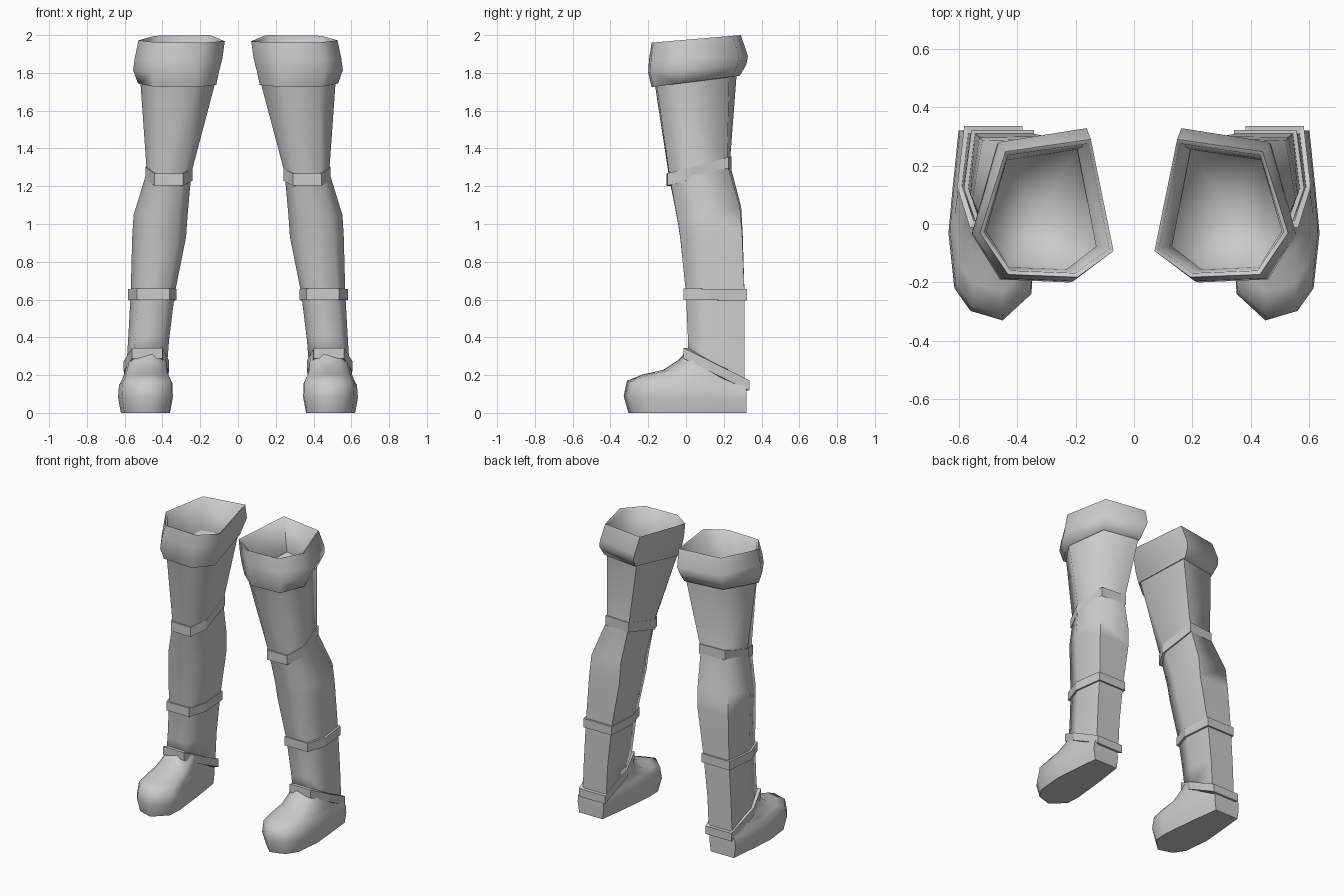
import bpy, bmesh, math

if "Cube" in bpy.data.objects:
    bpy.data.objects.remove(bpy.data.objects["Cube"], do_unlink=True)

grey = bpy.data.materials.new("plain_grey")
grey.use_nodes = True
COLOUR = (0.6, 0.6, 0.6, 1.0)
grey.diffuse_color = COLOUR
bsdf = next(n for n in grey.node_tree.nodes if n.type == 'BSDF_PRINCIPLED')
bsdf.inputs["Base Color"].default_value = COLOUR

# Unit outlines: u runs inner to outer side, v runs front to back
THIGH = [(.17, 1), (.81, .91), (1, .32), (.79, .02), (.27, 0), (0, .19)]
CALF = [(.07, 1), (.9, 1), (1, .4), (.82, 0), (.15, 0), (0, .38)]
FOOT = [(.36, 0), (.74, .05), (.93, .17), (1, .46), (.95, .7),
        (.88, 1), (.2, 1), (.1, .7), (0, .3), (.02, .14)]


def blend(t):
    """Outline between calf (0) and thigh (1)."""
    return [(a + (c - a) * t, b + (d - b) * t)
            for (a, b), (c, d) in zip(CALF, THIGH)]


def ring(outline, x0, x1, y0, y1, zf, zb):
    """Outline fitted to a box, tilted from front height zf to back height zb."""
    return [(x0 + (x1 - x0) * u, y0 + (y1 - y0) * v, zf + (zb - zf) * v)
            for u, v in outline]


def loft(name, rings, angle, side, cyclic=False, apex=None):
    """Skin rings into a closed solid; apex closes the last ring with a fan."""
    bm = bmesh.new()
    loops = [[bm.verts.new((x * side, y, z)) for x, y, z in r] for r in rings]
    n = len(loops[0])
    pairs = list(zip(loops, loops[1:]))
    if cyclic:
        pairs.append((loops[-1], loops[0]))
    for a, b in pairs:
        for i in range(n):
            j = (i + 1) % n
            bm.faces.new((a[i], a[j], b[j], b[i]))
    if not cyclic:
        bm.faces.new(loops[0])
        if apex:
            tip = bm.verts.new((apex[0] * side, apex[1], apex[2]))
            for i in range(n):
                bm.faces.new((loops[-1][i], loops[-1][(i + 1) % n], tip))
        else:
            bm.faces.new(loops[-1])
    bmesh.ops.recalc_face_normals(bm, faces=bm.faces)
    mesh = bpy.data.meshes.new(name)
    bm.to_mesh(mesh)
    bm.free()
    mesh.materials.append(grey)
    obj = bpy.data.objects.new(name, mesh)
    bpy.context.collection.objects.link(obj)
    bpy.ops.object.select_all(action='DESELECT')
    obj.select_set(True)
    bpy.context.view_layer.objects.active = obj
    if angle:
        bpy.ops.object.shade_smooth_by_angle(angle=math.radians(angle))
    return obj


def strap(name, t, box, zf, zb, height, side, inset=0.025):
    """Flat band around the leg."""
    x0, x1, y0, y1 = box
    shape = blend(t)
    inner = (x0 + inset, x1 - inset, y0 + inset, y1 - inset)
    h = height / 2
    rings = [ring(shape, *b, zf + dz, zb + dz)
             for b, dz in ((box, -h), (box, h), (inner, h), (inner, -h))]
    loft(name, rings, 0, side, cyclic=True)


# Leg sections from ankle to thigh: blend, box, front and back height
LEG = [
    (0, .375, .59, .01, .31, .32, .15),
    (0, .365, .582, .01, .31, .40, .36),
    (0, .335, .568, .0, .31, .63, .63),
    (.1, .275, .56, -.03, .30, .92, .95),
    (.2, .267, .553, -.045, .292, 1.02, 1.09),
    (.5, .247, .483, -.09, .232, 1.25, 1.32),
    (1, .12, .517, -.165, .268, 1.74, 1.79),
]

# Foot sections from sole to instep
SHOE = [
    (.36, .62, -.305, .32, 0, 0),
    (.345, .635, -.33, .32, .09, .07),
    (.347, .63, -.312, .32, .17, .12),
    (.36, .615, -.23, .318, .203, .14),
    (.37, .607, -.12, .315, .228, .155),
    (.375, .595, -.04, .31, .28, .17),
    (.38, .585, .01, .30, .335, .18),
]

# Cuff sections: up the outside, over the rim, down the inside
CUFF = [
    (.115, .53, -.182, .285, 1.725, 1.785),
    (.10, .555, -.2, .32, 1.80, 1.845),
    (.083, .547, -.196, .328, 1.87, 1.89),
    (.07, .527, -.182, .29, 1.96, 2.0),
    (.085, .512, -.168, .275, 1.953, 1.99),
    (.13, .505, -.155, .255, 1.73, 1.78),
]

for label, side in (("left", 1), ("right", -1)):
    loft(label + "_leg", [ring(blend(s[0]), *s[1:]) for s in LEG], 80, side,
         apex=(.335, .02, 1.32))
    loft(label + "_foot", [ring(FOOT, *s) for s in SHOE], 70, side)
    loft(label + "_cuff", [ring(THIGH, *s) for s in CUFF], 75, side, cyclic=True)
    strap(label + "_knee_strap", .45, (.24, .49, -.102, .24), 1.235, 1.325, .065, side)
    strap(label + "_calf_strap", 0, (.325, .582, -.012, .322), .628, .625, .06, side)
    strap(label + "_ankle_strap", 0, (.365, .605, -.012, .335), .315, .145, .055, side)
